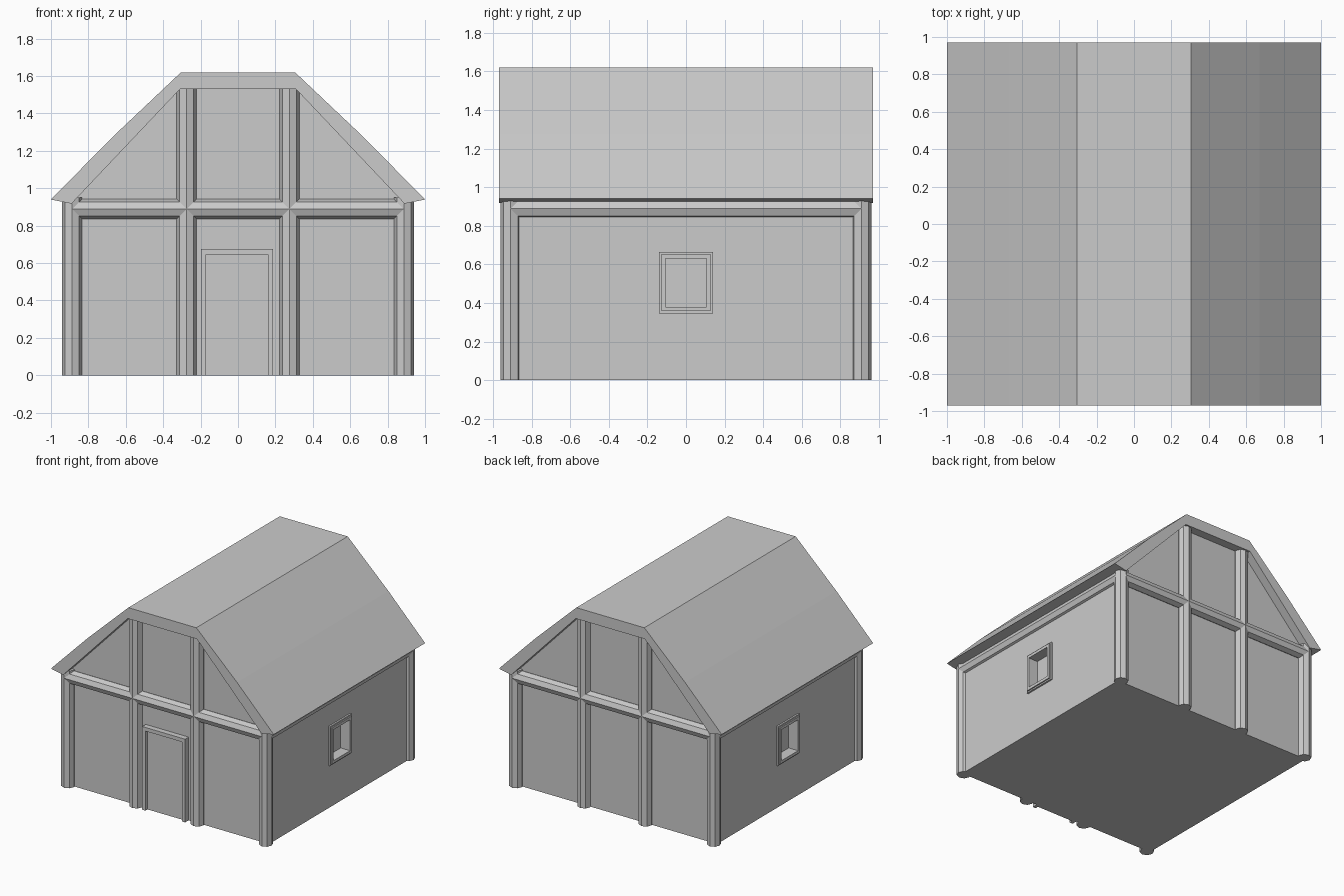
import bpy, bmesh
from math import pi
from mathutils import Matrix

if "Cube" in bpy.data.objects:
    bpy.data.objects.remove(bpy.data.objects["Cube"])


def finish(bm, name):
    bmesh.ops.recalc_face_normals(bm, faces=bm.faces)
    me = bpy.data.meshes.new(name)
    bm.to_mesh(me)
    bm.free()
    ob = bpy.data.objects.new(name, me)
    bpy.context.collection.objects.link(ob)
    return ob


def prism(name, profile, y0, y1):
    """Extrude an (x, z) outline along y."""
    bm = bmesh.new()
    f = bm.faces.new([bm.verts.new((x, y0, z)) for x, z in profile])
    ext = bmesh.ops.extrude_face_region(bm, geom=[f])
    vs = [v for v in ext["geom"] if isinstance(v, bmesh.types.BMVert)]
    bmesh.ops.translate(bm, verts=vs, vec=(0, y1 - y0, 0))
    return finish(bm, name)


def box(name, lo, hi):
    x0, y0, z0 = lo
    x1, y1, z1 = hi
    return prism(name, [(x0, z0), (x1, z0), (x1, z1), (x0, z1)], y0, y1)


def timber(name, centre, length, axis):
    """Eight-sided timber with a corner edge facing out."""
    rot = {"x": Matrix.Rotation(pi / 2, 4, "Y"),
           "y": Matrix.Rotation(pi / 2, 4, "X"), "z": Matrix()}[axis]
    bm = bmesh.new()
    bmesh.ops.create_cone(bm, cap_ends=True, segments=8, radius1=0.053,
                          radius2=0.053, depth=length,
                          matrix=Matrix.Translation(centre) @ rot)
    return finish(bm, name)


def mirrored(half):
    return half + [(-x, z) for x, z in reversed(half)]


WX, WY = 0.908, 0.90
PX, PY = 0.887, 0.909

# House body with gable ends
body = prism("walls", mirrored([(WX, 0), (WX, 0.92), (0.31, 1.54)]), -WY, WY)

# Gambrel roof shell
outer = [(1, 0.94), (0.67, 1.275), (0.305, 1.62)]
inner = [(0.89, 0.918), (0.31, 1.53)]
prism("roof", mirrored(outer) + mirrored(inner)[::-1], -0.97, 0.97)

# Posts and horizontal beams
for sy in (-1, 1):
    for sx in (-1, 1):
        timber("corner_post", (sx * PX, sy * PY, 0.475), 0.95, "z")
        timber("gable_post", (sx * 0.275, sy * PY, 0.77), 1.54, "z")
    timber("gable_beam", (0, sy * PY, 0.889), 2 * PX, "x")
for sx in (-1, 1):
    timber("eaves_beam", (sx * PX, 0, 0.889), 2 * PY, "y")

# Door panel and frame
box("door", (-0.175, -0.918, 0), (0.165, -0.88, 0.65))
prism("door_frame", [(-0.198, 0), (-0.198, 0.675), (0.187, 0.675), (0.187, 0),
                     (0.16, 0), (0.16, 0.645), (-0.17, 0.645), (-0.17, 0)],
      -0.945, -0.88)

# Side windows: recess cut in the wall, with a stepped frame around it
for sx in (-1, 1):
    cut = box("window_cutter", (sx * WX - 0.06, -0.105, 0.38),
              (sx * WX + 0.06, 0.105, 0.63))
    cut.hide_render = True
    cut.hide_viewport = True
    mod = body.modifiers.new("window_recess", "BOOLEAN")
    mod.object = cut
    mod.solver = "EXACT"
    for w, d in ((0.139, 0.922), (0.128, 0.932)):
        t = w - 0.105
        x0, x1 = sorted((sx * (WX - 0.03), sx * d))
        for s in (-1, 1):
            ya, yb = sorted((s * 0.105, s * w))
            box("window_jamb", (x0, ya, 0.38 - t), (x1, yb, 0.63 + t))
        box("window_sill", (x0, -0.105, 0.38 - t), (x1, 0.105, 0.38))
        box("window_head", (x0, -0.105, 0.63), (x1, 0.105, 0.63 + t))
